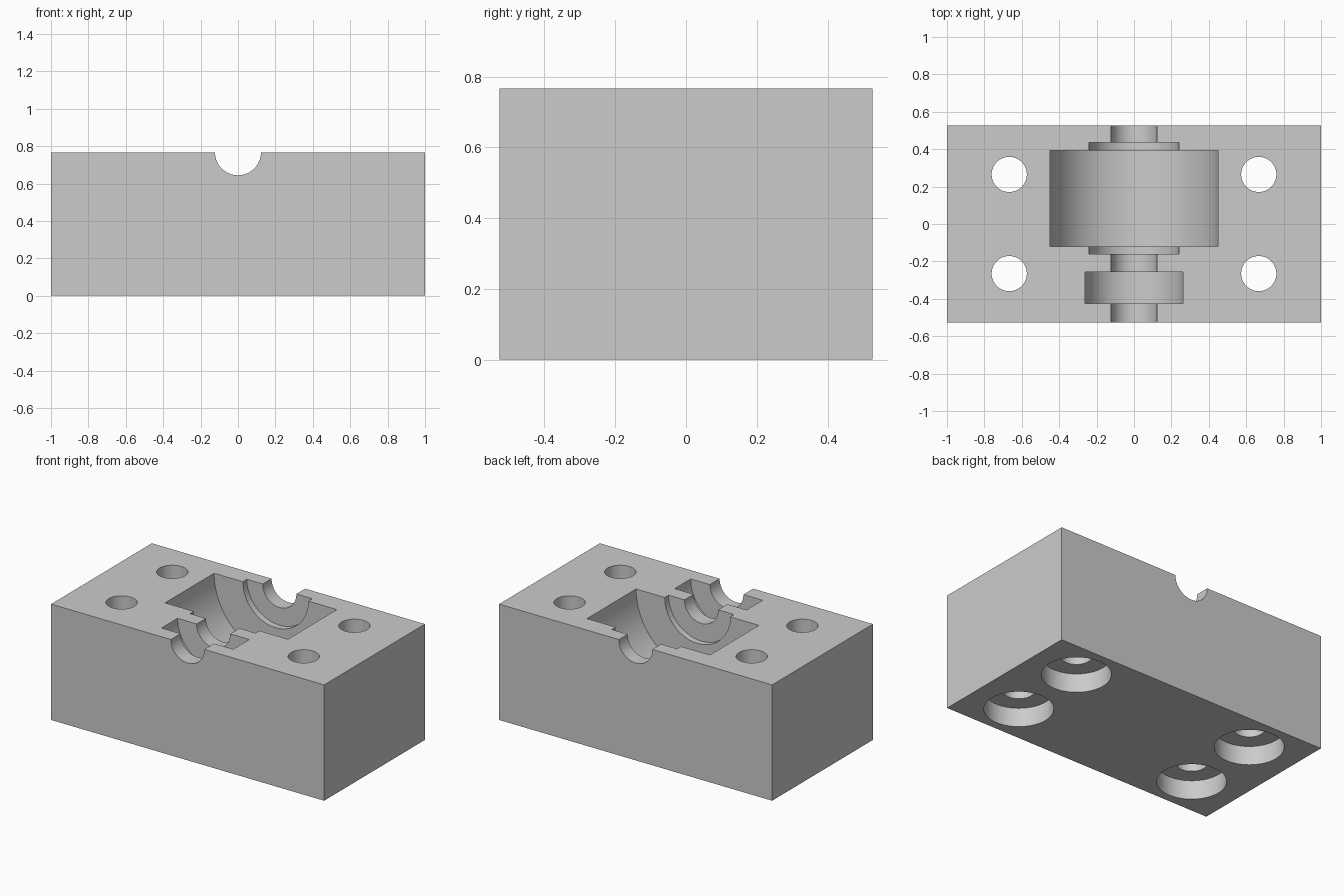
import bpy, bmesh, math
from mathutils import Matrix

if "Cube" in bpy.data.objects:
    bpy.data.objects.remove(bpy.data.objects["Cube"])

WIDTH, DEPTH, HEIGHT = 2.0, 1.054, 0.767

grey = bpy.data.materials.new("light grey")
grey.diffuse_color = (0.6, 0.6, 0.6, 1)
grey.use_nodes = True
grey.node_tree.nodes["Principled BSDF"].inputs["Base Color"].default_value = grey.diffuse_color


def finish(name, bm):
    bmesh.ops.recalc_face_normals(bm, faces=bm.faces)
    mesh = bpy.data.meshes.new(name)
    bm.to_mesh(mesh)
    bm.free()
    mesh.materials.append(grey)
    obj = bpy.data.objects.new(name, mesh)
    bpy.context.collection.objects.link(obj)
    return obj


def turned(name, profile, matrix, segments):
    """Solid of revolution about local z from (radius, height) points."""
    bm = bmesh.new()
    rings = [[bm.verts.new((r * math.cos(2 * math.pi * i / segments),
                            r * math.sin(2 * math.pi * i / segments), h))
              for i in range(segments)] for r, h in profile]
    for a, b in zip(rings, rings[1:]):
        for i in range(segments):
            j = (i + 1) % segments
            bm.faces.new((a[i], a[j], b[j], b[i]))
    bm.faces.new(rings[0])
    bm.faces.new(rings[-1])
    bm.transform(matrix)
    return finish(name, bm)


# Solid block
bm = bmesh.new()
bmesh.ops.create_cube(bm, size=1)
bm.transform(Matrix.Translation((0, 0, HEIGHT / 2)) @ Matrix.Diagonal((WIDTH, DEPTH, HEIGHT, 1)))
block = finish("bearing_block", bm)

# Stepped shaft seat along y: shaft, small ring, shaft, shoulder, main cavity, shoulder, shaft
steps = [(0.123, -0.7, -0.425), (0.263, -0.425, -0.257), (0.123, -0.257, -0.16),
         (0.24, -0.16, -0.12), (0.45, -0.12, 0.393), (0.24, 0.393, 0.435),
         (0.123, 0.435, 0.7)]
profile = [p for r, a, b in steps for p in ((r, a), (r, b))]
along_y = Matrix.Translation((0, 0, HEIGHT)) @ Matrix.Rotation(-math.pi / 2, 4, 'X')
cutters = [turned("shaft_seat_cutter", profile, along_y, 96)]

# Four bolt holes, counterbored from below
bolt = [(0.207, -0.1), (0.207, 0.125), (0.094, 0.125), (0.094, 1.0)]
for x in (-0.667, 0.667):
    for y in (-0.265, 0.265):
        cutters.append(turned("bolt_hole_cutter", bolt, Matrix.Translation((x, y, 0)), 64))

for cutter in cutters:
    cutter.hide_render = True
    cutter.hide_set(True)
    mod = block.modifiers.new(cutter.name, 'BOOLEAN')
    mod.operation = 'DIFFERENCE'
    mod.solver = 'EXACT'
    mod.object = cutter

# Apply the cuts, then remove the cutters
bpy.context.view_layer.update()
evaluated = block.evaluated_get(bpy.context.evaluated_depsgraph_get())
cut_mesh = bpy.data.meshes.new_from_object(evaluated)
block.modifiers.clear()
block.data = cut_mesh
for cutter in cutters:
    bpy.data.objects.remove(cutter)

# Smooth round walls, sharp edges
bpy.context.view_layer.objects.active = block
block.select_set(True)
bpy.ops.object.shade_smooth_by_angle(angle=math.radians(30))
